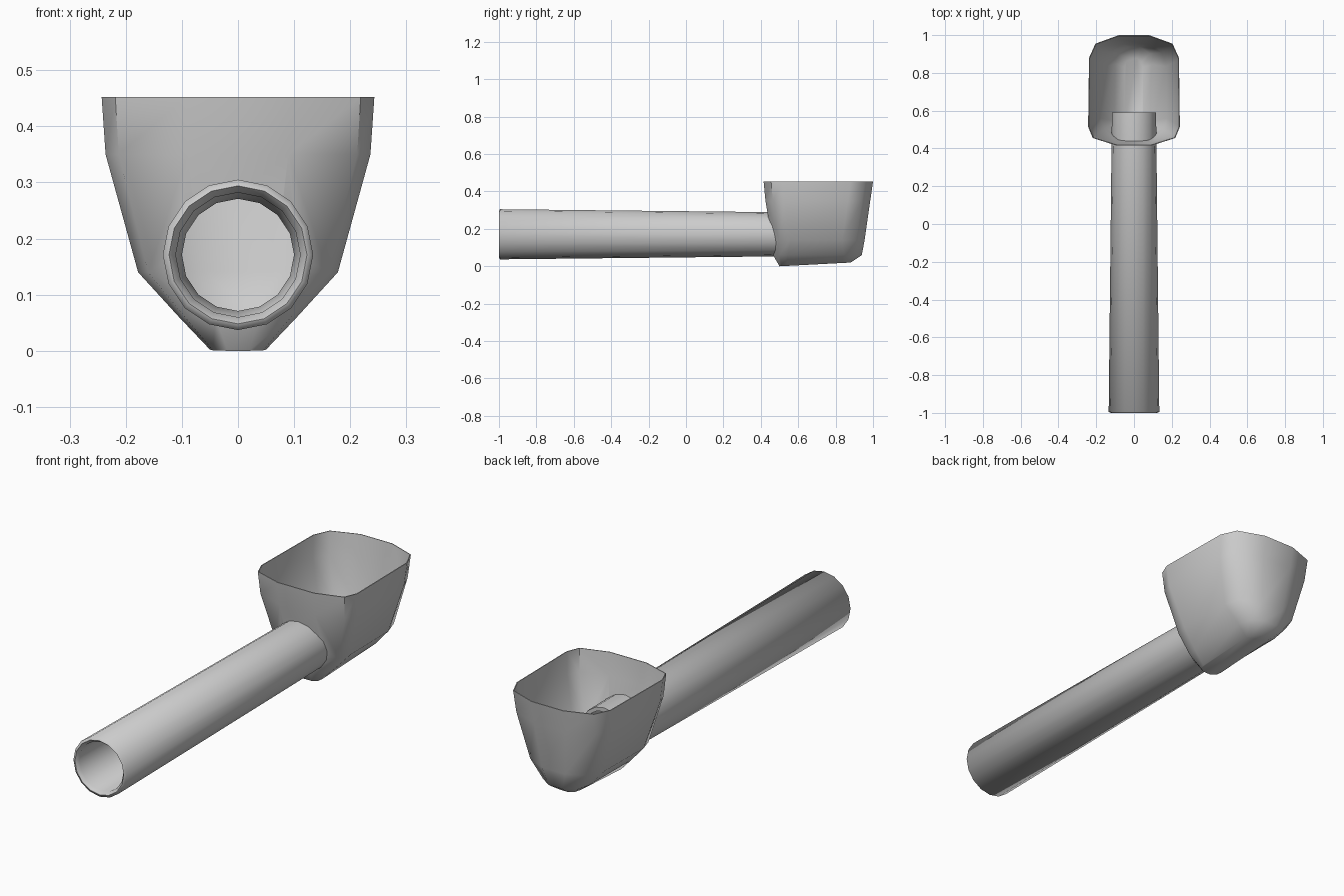
import bpy, bmesh, math

old = bpy.data.objects.get("Cube")
if old:
    bpy.data.objects.remove(old, do_unlink=True)

grey = bpy.data.materials.new("plain grey")
grey.use_nodes = True
grey.diffuse_color = (0.6, 0.6, 0.6, 1)
grey.node_tree.nodes["Principled BSDF"].inputs["Base Color"].default_value = (0.6, 0.6, 0.6, 1)

AXIS_Z = 0.171   # height of the tube axis
SIDES = 16


def activate(ob):
    bpy.ops.object.select_all(action='DESELECT')
    ob.select_set(True)
    bpy.context.view_layer.objects.active = ob


def loft(name, rings, closed=False, cap_first=False, cap_last=False):
    """Skin a list of equal-sized point rings."""
    bm = bmesh.new()
    loops = [[bm.verts.new(p) for p in ring] for ring in rings]
    pairs = list(zip(loops, loops[1:]))
    if closed:
        pairs.append((loops[-1], loops[0]))
    for a, b in pairs:
        n = len(a)
        for i in range(n):
            j = (i + 1) % n
            bm.faces.new((a[i], a[j], b[j], b[i]))
    if cap_first:
        bm.faces.new(loops[0][::-1])
    if cap_last:
        bm.faces.new(loops[-1])
    bmesh.ops.recalc_face_normals(bm, faces=bm.faces)
    mesh = bpy.data.meshes.new(name)
    bm.to_mesh(mesh)
    bm.free()
    mesh.materials.append(grey)
    ob = bpy.data.objects.new(name, mesh)
    bpy.context.collection.objects.link(ob)
    return ob


def circle(r, y):
    angles = [2 * math.pi * i / SIDES for i in range(SIDES)]
    return [(r * math.sin(a), y, AXIS_Z + r * math.cos(a)) for a in angles]


def cup_ring(z, w, front, back, k):
    """Rounded rectangle: half width w, corner size scaled by k."""
    right = [(0.38 * w, front), (0.9 * w, front + 0.04 * k), (w, front + 0.1 * k),
             (w * 0.98, back - 0.12 * k), (0.84 * w, back - 0.045 * k), (0.33 * w, back)]
    pts = right + [(-x, y) for x, y in reversed(right)]
    # the lowest ring rises slightly towards the back
    rise = 0.02 if z < 0.01 else 0
    return [(x, y, z + rise * (y - front) / (back - front)) for x, y in pts]


# Hollow tapered tube with a rounded lip
profile = [(0.1, 0.59), (0.111, -0.985), (0.123, -1.0), (0.134, -0.995), (0.117, 0.59)]
tube = loft("tube", [circle(r, y) for r, y in profile], closed=True)
activate(tube)
bpy.ops.object.shade_smooth_by_angle(angle=math.radians(75))

# Open cup, from the bottom up to the rim
levels = [(0.0, 0.05, 0.5, 0.88, 0.4),
          (0.06, 0.105, 0.465, 0.94, 0.8),
          (0.14, 0.178, 0.46, 0.955, 1),
          (0.35, 0.236, 0.425, 0.985, 1),
          (0.452, 0.243, 0.415, 1.0, 1)]
cup = loft("cup", [cup_ring(*level) for level in levels], cap_first=True)

# Opening in the front wall where the tube enters
cutter = loft("cutter", [circle(0.108, 0.3), circle(0.108, 0.585)],
              cap_first=True, cap_last=True)
cutter.hide_render = True
activate(cup)
wall = cup.modifiers.new("wall", 'SOLIDIFY')
wall.thickness = 0.004
wall.offset = -1
opening = cup.modifiers.new("opening", 'BOOLEAN')
opening.operation = 'DIFFERENCE'
opening.solver = 'EXACT'
opening.object = cutter
for m in ("wall", "opening"):
    bpy.ops.object.modifier_apply(modifier=m)
bpy.data.objects.remove(cutter, do_unlink=True)
activate(cup)
bpy.ops.object.shade_smooth_by_angle(angle=math.radians(50))
